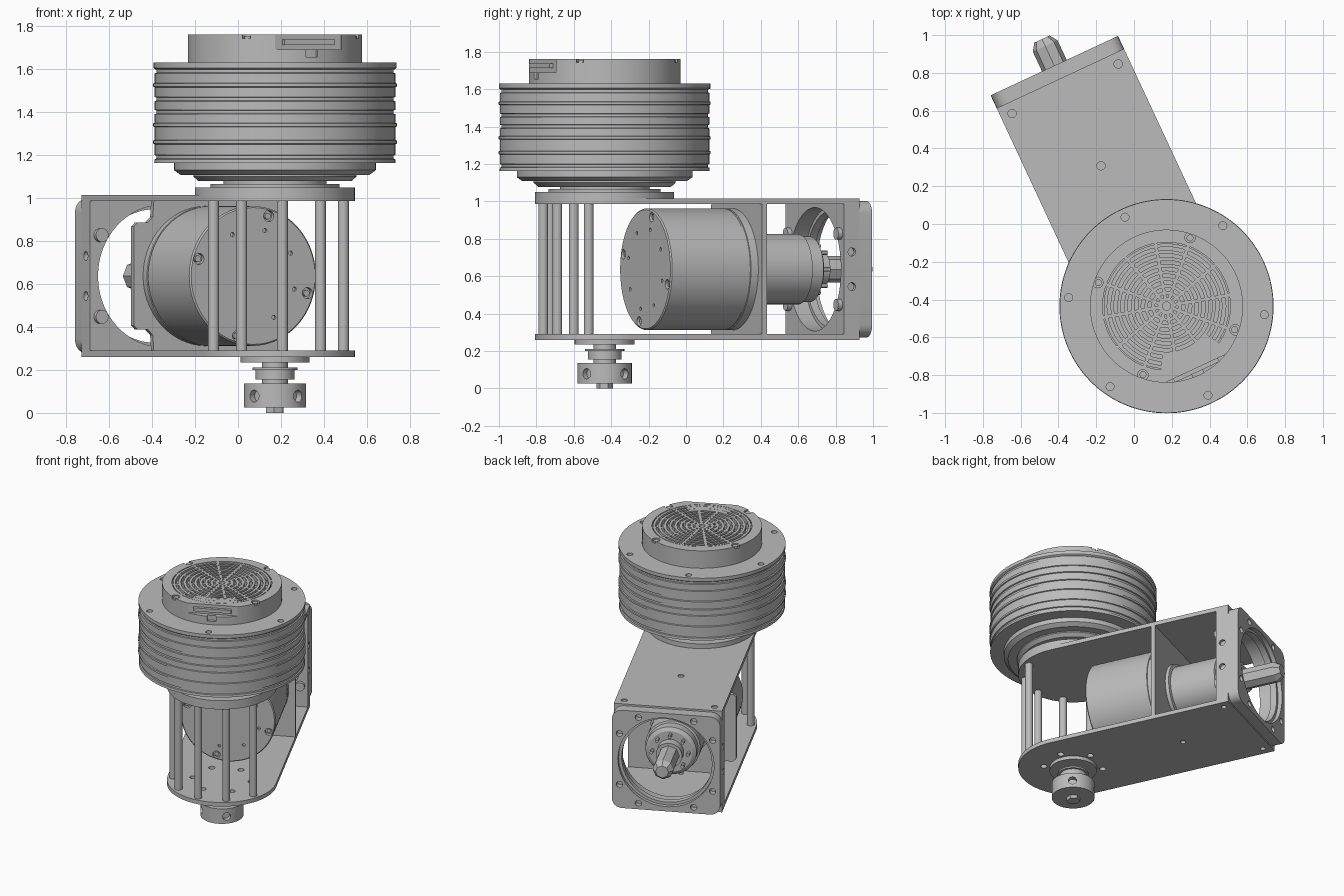
import bpy, bmesh
from math import sin, cos, pi, radians
from mathutils import Matrix, Vector

if "Cube" in bpy.data.objects:
    bpy.data.objects.remove(bpy.data.objects["Cube"])

grey = bpy.data.materials.new("machined grey")
grey.use_nodes = True
COLOUR = (0.5, 0.5, 0.5, 1)
grey.diffuse_color = COLOUR
grey.node_tree.nodes["Principled BSDF"].inputs["Base Color"].default_value = COLOUR

# Frames: HEAD is the vertical axis with local y along the arm, SHAFT has local z along the arm
HEAD = Matrix.Translation((0.172, -0.435, 0)) @ Matrix.Rotation(radians(25), 4, 'Z')
SHAFT = HEAD @ Matrix.Translation((0, 0, 0.637)) @ Matrix.Rotation(-pi / 2, 4, 'X')
parts = []


def finish(name, bm, frame):
    bmesh.ops.recalc_face_normals(bm, faces=bm.faces)
    bm.transform(frame)
    mesh = bpy.data.meshes.new(name)
    bm.to_mesh(mesh)
    bm.free()
    mesh.materials.append(grey)
    obj = bpy.data.objects.new(name, mesh)
    bpy.context.collection.objects.link(obj)
    parts.append(obj)
    return obj


def polar(r, degrees):
    return r * cos(radians(degrees)), r * sin(radians(degrees))


def add_lathe(bm, profile, n=64, x=0, y=0, closed=False):
    rings = []
    for r, z in profile:
        if r == 0:
            rings.append([bm.verts.new((x, y, z))])
        else:
            rings.append([bm.verts.new((x + r * cos(2 * pi * i / n), y + r * sin(2 * pi * i / n), z))
                          for i in range(n)])
    for a, b in zip(rings, rings[1:] + rings[:1] if closed else rings[1:]):
        for i in range(n):
            j = (i + 1) % n
            quad = [a[i % len(a)], a[j % len(a)], b[j % len(b)], b[i % len(b)]]
            bm.faces.new(list(dict.fromkeys(quad)))
    if not closed:
        for ring in (rings[0], rings[-1]):
            if len(ring) > 1:
                bm.faces.new(ring)


def lathe(name, profile, frame=HEAD, n=96, closed=False):
    bm = bmesh.new()
    add_lathe(bm, profile, n, closed=closed)
    return finish(name, bm, frame)


def rods(name, spots, r, z0, z1, frame=HEAD, n=24):
    bm = bmesh.new()
    for x, y in spots:
        add_lathe(bm, [(r, z0), (r, z1)], n, x, y)
    return finish(name, bm, frame)


def prism(name, outline, z0, z1, frame=HEAD):
    bm = bmesh.new()
    low = [bm.verts.new((x, y, z0)) for x, y in outline]
    high = [bm.verts.new((x, y, z1)) for x, y in outline]
    bm.faces.new(low)
    bm.faces.new(high)
    for i in range(len(low)):
        j = (i + 1) % len(low)
        bm.faces.new([low[i], low[j], high[j], high[i]])
    return finish(name, bm, frame)


def rect(x0, x1, y0, y1):
    return [(x0, y0), (x1, y0), (x1, y1), (x0, y1)]


def rounded(w, h, r):
    pts = []
    for k, (sx, sy) in enumerate([(1, 1), (-1, 1), (-1, -1), (1, -1)]):
        for i in range(7):
            dx, dy = polar(r, 90 * k + 15 * i)
            pts.append((sx * (w - r) + dx, sy * (h - r) + dy))
    return pts


def cut(obj, *cutters):
    for cutter in cutters:
        mod = obj.modifiers.new("cut", 'BOOLEAN')
        mod.solver = 'EXACT'
        mod.object = cutter
        bpy.context.view_layer.objects.active = obj
        bpy.ops.object.modifier_apply(modifier=mod.name)
        parts.remove(cutter)
        bpy.data.objects.remove(cutter)


def circle(r, start, step, count):
    return [polar(r, start + step * i) for i in range(count)]


# Arm plates with a round front end
plate = [polar(0.372, 180 + 5 * i) for i in range(37)] + [(0.372, 1.33), (-0.372, 1.33)]
top_holes = [(0, 0.82), (0.31, 1.27), (-0.31, 1.27)]
top_plate = prism("arm_top_plate", plate, 0.985, 1.015)
cut(top_plate, rods("cutter", top_holes, 0.022, 1.005, 1.03))
bottom_plate = prism("arm_bottom_plate", plate, 0.26, 0.29)
cut(bottom_plate, rods("cutter", top_holes, 0.018, 0.2, 0.35),
    rods("cutter", circle(0.2, 0, 60, 6), 0.022, 0.2, 0.35))
disc = lathe("turntable_disc", [(0.372, 1.01), (0.372, 1.05)])

# Standing posts around the front end
rods("support_posts", [polar(0.33, a) for a in (185, 217, 251, 285, 320)], 0.026, 0.285, 0.99)

# End wall, rounded flange and bolts around the big opening
bolts = [(sx * a, sy * b) for a, b in ((0.32, 0.19), (0.19, 0.32)) for sx in (1, -1) for sy in (1, -1)]
wall = prism("end_wall", rect(-0.372, 0.372, -0.35, 0.35), 1.24, 1.33, SHAFT)
cut(wall, lathe("cutter", [(0.33, 1.1), (0.33, 1.5)], SHAFT))
SIDE = HEAD @ Matrix.Translation((0, 1.285, 0.637)) @ Matrix.Rotation(pi / 2, 4, 'Y')
for side in (1, -1):
    cut(wall, rods("cutter", [(0.093, 0), (-0.093, 0)], 0.022, side * 0.35, side * 0.4, SIDE))
flange = prism("end_flange", rounded(0.372, 0.365, 0.07), 1.33, 1.405, SHAFT)
cut(flange, lathe("cutter", [(0.31, 1.2), (0.31, 1.375), (0.33, 1.375), (0.33, 1.5)], SHAFT),
    rods("cutter", bolts, 0.022, 1.36, 1.5, SHAFT))
lathe_bolts = [p for p in bolts if abs(p[0]) > 0.3]
rods("wall_bolts", lathe_bolts, 0.032, 1.215, 1.245, SHAFT)

# Motor carrier wall with a narrower tab on one side
tab = [(-0.372, -0.23), (-0.352, -0.25), (-0.30, -0.25), (-0.275, -0.275), (-0.27, -0.35)]
carrier = tab + [(0.372, -0.35), (0.372, 0.35)] + [(x, -y) for x, y in reversed(tab)]
prism("motor_carrier", carrier, 0.755, 0.785, SHAFT)

# Motor drum
motor = lathe("motor", [(0.318, 0.24), (0.325, 0.247), (0.325, 0.70), (0.32, 0.702),
                        (0.32, 0.71), (0.325, 0.712), (0.325, 0.76)], SHAFT)
cut(motor, rods("cutter", circle(0.29, 16, 90, 4), 0.026, 0.2, 0.265, SHAFT),
    rods("cutter", circle(0.22, 16, 45, 8), 0.010, 0.2, 0.255, SHAFT))
rods("motor_screws", circle(0.29, 16, 90, 4), 0.015, 0.25, 0.27, SHAFT)

# Gearbox and output shaft
lathe("gearbox", [(0.21, 0.78), (0.21, 0.81), (0.188, 0.815), (0.188, 1.14), (0.175, 1.145),
                  (0.175, 1.21), (0.15, 1.225), (0.09, 1.225), (0.09, 1.29)], SHAFT)
rods("gearbox_studs", circle(0.125, 0, 45, 8), 0.012, 1.22, 1.27, SHAFT, 12)
lathe("output_shaft", [(0.072, 1.27), (0.072, 1.52), (0.045, 1.56)], SHAFT, 8)

# Coupling under the bottom plate
lathe("coupling_hub", [(0.16, 0.262), (0.16, 0.235), (0.06, 0.235), (0.06, 0.212), (0.105, 0.212),
                       (0.105, 0.200), (0.09, 0.200), (0.09, 0.155), (0.06, 0.155), (0.06, 0.13)])
clamp = lathe("coupling_clamp", [(0.145, 0.136), (0.145, 0.025)])
for k in range(2):
    turn = HEAD @ Matrix.Translation((0, 0, 0.078)) @ Matrix.Rotation(pi / 2 * k + 0.4, 4, 'Z')
    for s in (1, -1):
        cut(clamp, rods("cutter", [(0, 0)], 0.028, s * 0.11, s * 0.2, turn @ Matrix.Rotation(pi / 2, 4, 'X')))
lathe("coupling_nut", [(0.045, 0.03), (0.045, 0)], n=6)

# Neck between the turntable and the drum
lathe("head_neck", [(0.30, 1.045), (0.30, 1.065), (0.24, 1.065), (0.24, 1.078), (0.355, 1.078),
                    (0.38, 1.10), (0.38, 1.108), (0.44, 1.108), (0.47, 1.13), (0.47, 1.17)])

# Drum with raised bands and grooves
profile = [(0.0, 1.163), (0.562, 1.163)]
for z, r in ((1.19, 0.552), (1.26, 0.567), (1.34, 0.567), (1.40, 0.552),
             (1.46, 0.552), (1.525, 0.567), (1.59, 0.552)):
    profile += [(0.56, z - 0.01), (r, z - 0.007), (r, z + 0.007), (0.56, z + 0.01)]
profile += [(0.565, 1.605), (0.565, 1.63), (0.0, 1.63)]
drum = lathe("head_drum", profile, n=128)
cut(drum, rods("cutter", circle(0.52, 30, 60, 6), 0.021, 1.61, 1.66))

# Lid with sunken floor, screw notches and a flat connector bay
lid = lathe("head_lid", [(0, 1.62), (0.405, 1.62), (0.405, 1.76), (0.338, 1.76), (0.338, 1.73), (0, 1.73)])
cut(lid, prism("cutter", rect(-0.17, 0.17, -0.5, -0.364), 1.69, 1.8),
    prism("cutter", rect(-0.03, 0.03, -0.5, -0.385), 1.655, 1.7),
    rods("cutter", circle(0.385, 46, 90, 4), 0.028, 1.742, 1.8))
rods("lid_screws", circle(0.382, 46, 90, 4), 0.018, 1.735, 1.755)
prism("connector", rect(-0.13, 0.13, -0.385, -0.36), 1.712, 1.737)

# Grille of rings and spokes, with a blank sector beside the connector
bm = bmesh.new()
for i in range(8):
    r = 0.062 + 0.036 * i
    add_lathe(bm, [(r, 1.728), (r + 0.018, 1.728), (r + 0.018, 1.759), (r, 1.759)], 72, closed=True)
add_lathe(bm, [(0.022, 1.728), (0.045, 1.728), (0.045, 1.759), (0.022, 1.759)], 32, closed=True)
finish("grille_rings", bm, HEAD)
for i in range(12):
    spoke_frame = HEAD @ Matrix.Rotation(radians(30 * i + 15), 4, 'Z')
    prism("grille_spoke", rect(0.04, 0.339, -0.009, 0.009), 1.728, 1.7585, spoke_frame)
sector = [polar(0.339, 240 + 5 * i) for i in range(13)] + [polar(0.26, 300 - 5 * i) for i in range(13)]
prism("grille_blank", sector, 1.728, 1.758)

# Smooth round surfaces, keep edges sharp
bpy.ops.object.select_all(action='DESELECT')
for obj in parts:
    obj.select_set(True)
bpy.context.view_layer.objects.active = parts[0]
bpy.ops.object.shade_smooth_by_angle(angle=radians(30))
